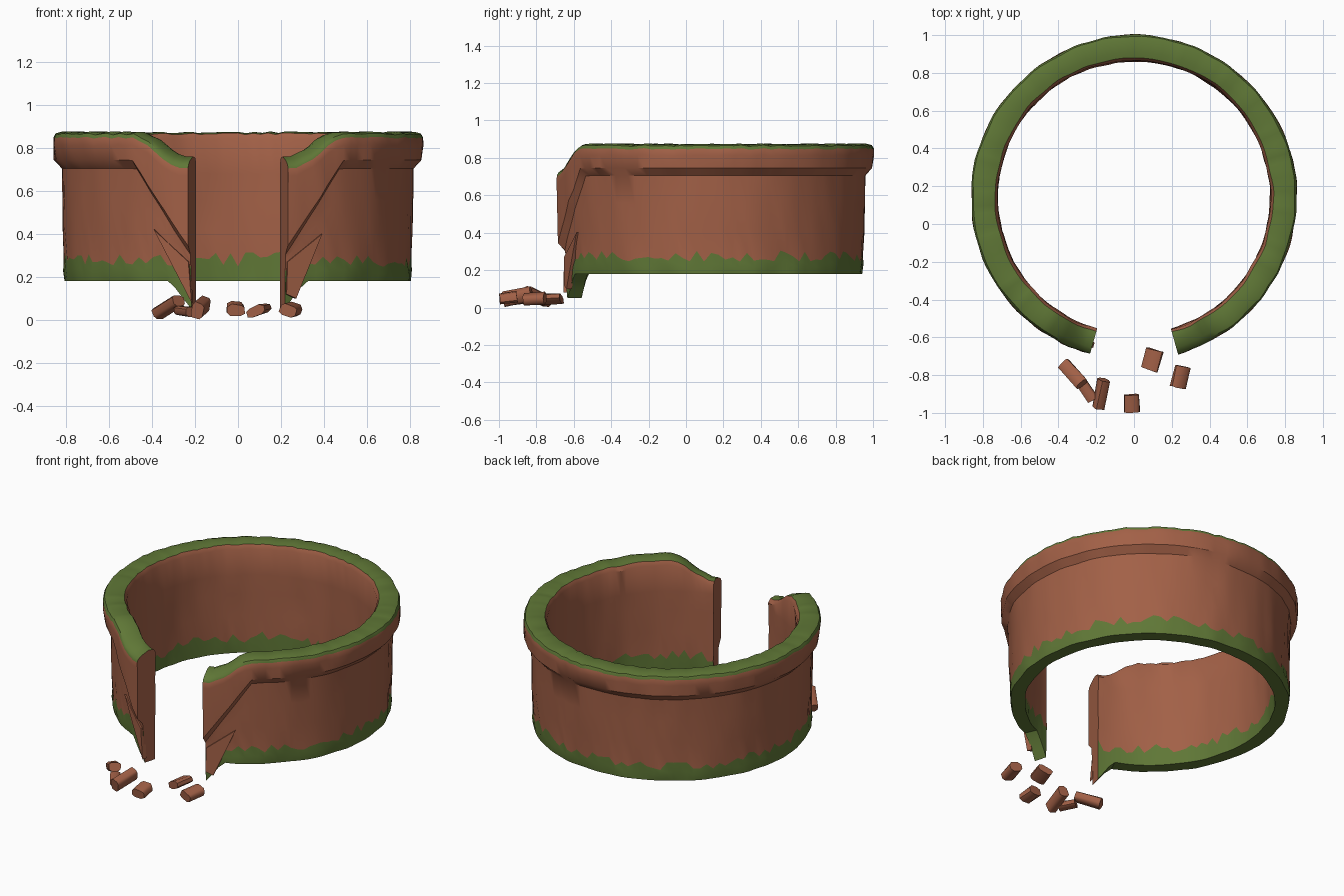
import bpy, bmesh, math, random
from mathutils import Vector, Euler, noise

random.seed(4)
cube = bpy.data.objects.get("Cube")
if cube:
    bpy.data.objects.remove(cube, do_unlink=True)


def material(name, rgb):
    m = bpy.data.materials.new(name)
    m.use_nodes = True
    m.diffuse_color = (*rgb, 1)
    m.node_tree.nodes["Principled BSDF"].inputs["Base Color"].default_value = (*rgb, 1)
    return m


CLAY = material("terracotta", (0.36, 0.117, 0.062))
MOSS = material("moss green", (0.115, 0.185, 0.037))
CENTRE = Vector((0, 0.14, 0))
GAP = math.radians(15.7)


def finish(name, bm, angle=35):
    bmesh.ops.recalc_face_normals(bm, faces=bm.faces)
    mesh = bpy.data.meshes.new(name)
    bm.to_mesh(mesh)
    bm.free()
    mesh.materials.append(CLAY)
    mesh.materials.append(MOSS)
    ob = bpy.data.objects.new(name, mesh)
    bpy.context.collection.objects.link(ob)
    bpy.ops.object.select_all(action="DESELECT")
    ob.select_set(True)
    bpy.context.view_layer.objects.active = ob
    bpy.ops.object.shade_smooth_by_angle(angle=math.radians(angle))
    return ob


def polar(angle, r, z):
    """Angle runs from the front (-y) towards +x."""
    return CENTRE + Vector((r * math.sin(angle), -r * math.cos(angle), z))


def ease(t):
    t = max(0, min(1, t))
    return t * t * (3 - 2 * t)


def profile(angle):
    """Closed wall section at one angle; the broken ends sag and grow spikes."""
    off = math.degrees(min(angle, 2 * math.pi - angle))
    sag = ease((36 - off) / 19)
    flap = max(0, (35 - off) / 19.3)
    spike = max(0, (23 - off) / 7.3)
    top = 0.873 - 0.11 * sag + random.uniform(-0.004, 0.004)
    under = 0.735 - 0.40 * min(1, flap)
    base = 0.18 - 0.13 * spike
    moss_in = 0.27 + random.uniform(-0.03, 0.05)
    moss_out = 0.265 + random.uniform(-0.02, 0.04) - 0.04 * spike
    low = under - 0.03
    rows = [(0.725, base), (0.722, moss_in), (0.722, 0.42), (0.722, 0.56), (0.722, 0.68),
            (0.724, top - 0.03), (0.738, top - 0.006), (0.77, top), (0.825, top - 0.02 * sag),
            (0.852, top - 0.008 - 0.03 * sag), (0.861, top - 0.025 - 0.03 * sag),
            (0.862, top - 0.06 - 0.03 * sag), (0.856, under + 0.01), (0.82, low)]
    rows += [(0.815, low + (moss_out - low) * f) for f in (0.33, 0.67)]
    rows += [(0.808, moss_out), (0.81, (moss_out + base) / 2), (0.804, base)]
    return rows


# Broken ring wall with a thick rim, swept round the gap
bm = bmesh.new()
steps = 120
rings = []
for i in range(steps + 1):
    a = GAP + (2 * math.pi - 2 * GAP) * i / steps
    ring = []
    for r, z in profile(a):
        rough = 0.009 * noise.noise(polar(a, r, z) * 9)
        ring.append(bm.verts.new(polar(a, r + rough, z)))
    rings.append(ring)
count = len(rings[0])
moss_strips = {0, 6, 7, 8, 9, count - 3, count - 2, count - 1}
for a, b in zip(rings, rings[1:]):
    for j in range(count):
        k = (j + 1) % count
        f = bm.faces.new((a[j], a[k], b[k], b[j]))
        f.material_index = 1 if j in moss_strips else 0
bm.faces.new(rings[0])
bm.faces.new(rings[-1])
finish("broken_ring_wall", bm)


# Splintered slabs leaning off the wall beside the gap
def splinter(name, outline):
    bm = bmesh.new()
    loops = []
    for r in (0.795, 0.825):
        loops.append([bm.verts.new(polar(math.asin(x / 0.82), r, z)) for x, z in outline])
    for loop in loops:
        bm.faces.new(loop)
    n = len(outline)
    for j in range(n):
        k = (j + 1) % n
        bm.faces.new((loops[0][j], loops[0][k], loops[1][k], loops[1][j]))
    finish(name, bm)


splinter("left_splinter", [(0.39, 0.40), (0.23, 0.27), (0.225, 0.12), (0.27, 0.10)])
splinter("right_splinter", [(-0.39, 0.42), (-0.23, 0.27), (-0.215, 0.08)])


# Fallen chunks: bevelled, slightly skewed blocks
def chunk(name, place, size, turn):
    bm = bmesh.new()
    bmesh.ops.create_cube(bm, size=1)
    rot = Euler([math.radians(t) for t in turn]).to_matrix()
    bmesh.ops.bevel(bm, geom=[e for e in bm.edges if abs((e.verts[0].co - e.verts[1].co).y) > 0.5],
                    offset=0.22, segments=1, affect="EDGES")
    for v in bm.verts:
        co = Vector([c * s for c, s in zip(v.co, size)])
        co += Vector([random.uniform(-0.003, 0.003) for _ in range(3)])
        v.co = rot @ co + Vector(place)
    finish(name, bm, 50)


chunks = [
    ((-0.325, -0.795, 0.06), (0.07, 0.155, 0.055), (-22, 0, 42)),
    ((-0.245, -0.89, 0.04), (0.06, 0.10, 0.045), (5, 0, 35)),
    ((-0.175, -0.90, 0.058), (0.06, 0.155, 0.075), (12, 15, -8)),
    ((-0.01, -0.95, 0.05), (0.08, 0.095, 0.055), (8, 4, 2)),
    ((0.097, -0.72, 0.045), (0.09, 0.11, 0.045), (4, -20, -17)),
    ((0.247, -0.81, 0.046), (0.08, 0.115, 0.055), (4, 18, -12)),
]
for number, spec in enumerate(chunks, 1):
    chunk("fallen_chunk_%d" % number, *spec)
